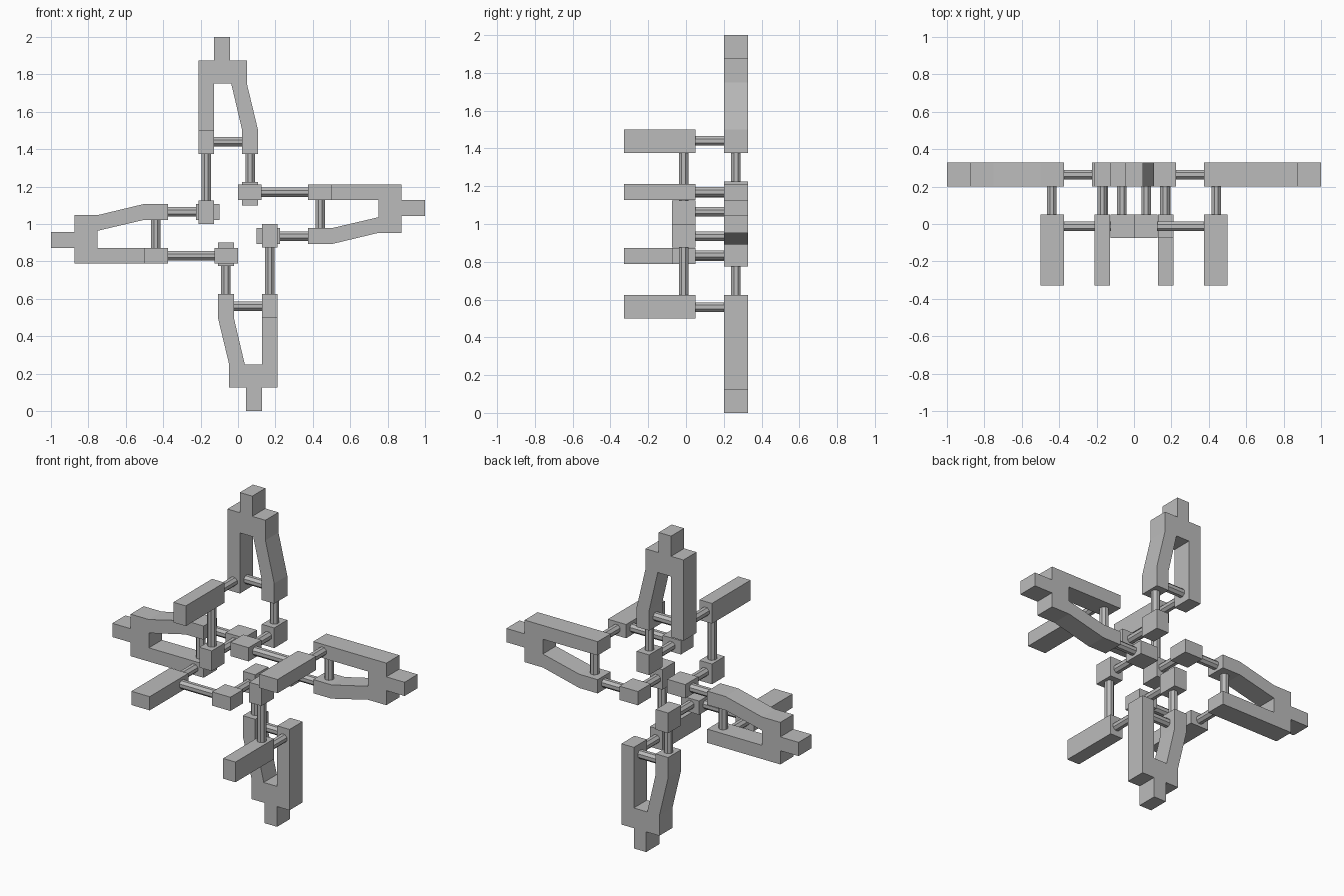
import bpy, bmesh, math
from mathutils import Matrix, Vector

if "Cube" in bpy.data.objects:
    bpy.data.objects.remove(bpy.data.objects["Cube"])

grey = bpy.data.materials.new("plain grey")
grey.diffuse_color = (0.5, 0.5, 0.5, 1)
grey.use_nodes = True
grey.node_tree.nodes["Principled BSDF"].inputs["Base Color"].default_value = grey.diffuse_color

BACK = (0.20, 0.328)     # depth of the arm layer
FRONT = (-0.075, 0.05)   # depth of the front layer
GRIP_Y = -0.328          # front end of the long prongs
BACK_MID, FRONT_MID = 0.264, -0.0125
BAR, LEG = -0.17, 0.065  # centre lines of the two sides of an arm
HW = 0.0425              # half width of a bar


def finish(bm, name, turn):
    """Save the mesh, turned clockwise about the y axis through z = 1."""
    bmesh.ops.recalc_face_normals(bm, faces=bm.faces)
    bm.transform(Matrix.Translation((0, 0, 1)) @ Matrix.Rotation(turn * math.pi / 2, 4, 'Y'))
    mesh = bpy.data.meshes.new(name)
    bm.to_mesh(mesh)
    bm.free()
    mesh.materials.append(grey)
    bpy.context.collection.objects.link(bpy.data.objects.new(name, mesh))


def plate(name, turn, outline, y):
    """Extrude an x-z outline from y[0] to y[1]."""
    bm = bmesh.new()
    face = bm.faces.new([bm.verts.new((x, y[0], z)) for x, z in outline])
    ext = bmesh.ops.extrude_face_region(bm, geom=[face])
    moved = [v for v in ext["geom"] if isinstance(v, bmesh.types.BMVert)]
    bmesh.ops.translate(bm, verts=moved, vec=(0, y[1] - y[0], 0))
    finish(bm, name, turn)


def block(name, turn, x, z, y):
    plate(name, turn, [(x - HW, z[0]), (x + HW, z[0]), (x + HW, z[1]), (x - HW, z[1])], y)


def rod(name, turn, a, b):
    """Eight-sided rod between two points."""
    a, b = Vector(a), Vector(b)
    d = b - a
    bm = bmesh.new()
    bmesh.ops.create_cone(bm, cap_ends=True, segments=8, radius1=0.027, radius2=0.027,
                          depth=d.length)
    bm.transform(Matrix.Translation((a + b) / 2) @ d.to_track_quat('Z', 'Y').to_matrix().to_4x4()
                 @ Matrix.Rotation(math.pi / 8, 4, 'Z'))
    finish(bm, name, turn)


# U-shaped arm with a tip, one straight side and one bent side
arm = [(BAR - HW, 0.375), (BAR + HW, 0.375), (BAR + HW, 0.75), (-0.036, 0.75),
       (LEG - HW, 0.50), (LEG - HW, 0.375), (LEG + HW, 0.375), (LEG + HW, 0.50),
       (0.0475, 0.75), (0.0475, 0.875), (-0.0425, 0.875), (-0.0425, 1.0),
       (-0.1275, 1.0), (-0.1275, 0.875), (BAR - HW, 0.875)]

for turn, side in enumerate(("top", "right", "bottom", "left")):
    plate(side + "_arm", turn, arm, BACK)
    # prong sticking out to the front, and the inner joint blocks
    block(side + "_prong", turn, BAR, (0.375, 0.50), (GRIP_Y, FRONT[1]))
    block(side + "_front_joint", turn, BAR, (0.0, 0.125), FRONT)
    block(side + "_back_joint", turn, LEG, (0.10, 0.225), BACK)
    # connecting rods
    rod(side + "_cross_rod", turn, (BAR + HW, BACK_MID, 0.44), (LEG - HW, BACK_MID, 0.44))
    rod(side + "_prong_rod", turn, (BAR, FRONT[1], 0.44), (BAR, BACK[0], 0.44))
    rod(side + "_front_rod", turn, (BAR, FRONT_MID, 0.125), (BAR, FRONT_MID, 0.375))
    rod(side + "_back_rod", turn, (LEG, BACK_MID, 0.225), (LEG, BACK_MID, 0.375))
    rod(side + "_joint_rod", turn, (LEG, FRONT[1], 0.165), (LEG, BACK[0], 0.165))
